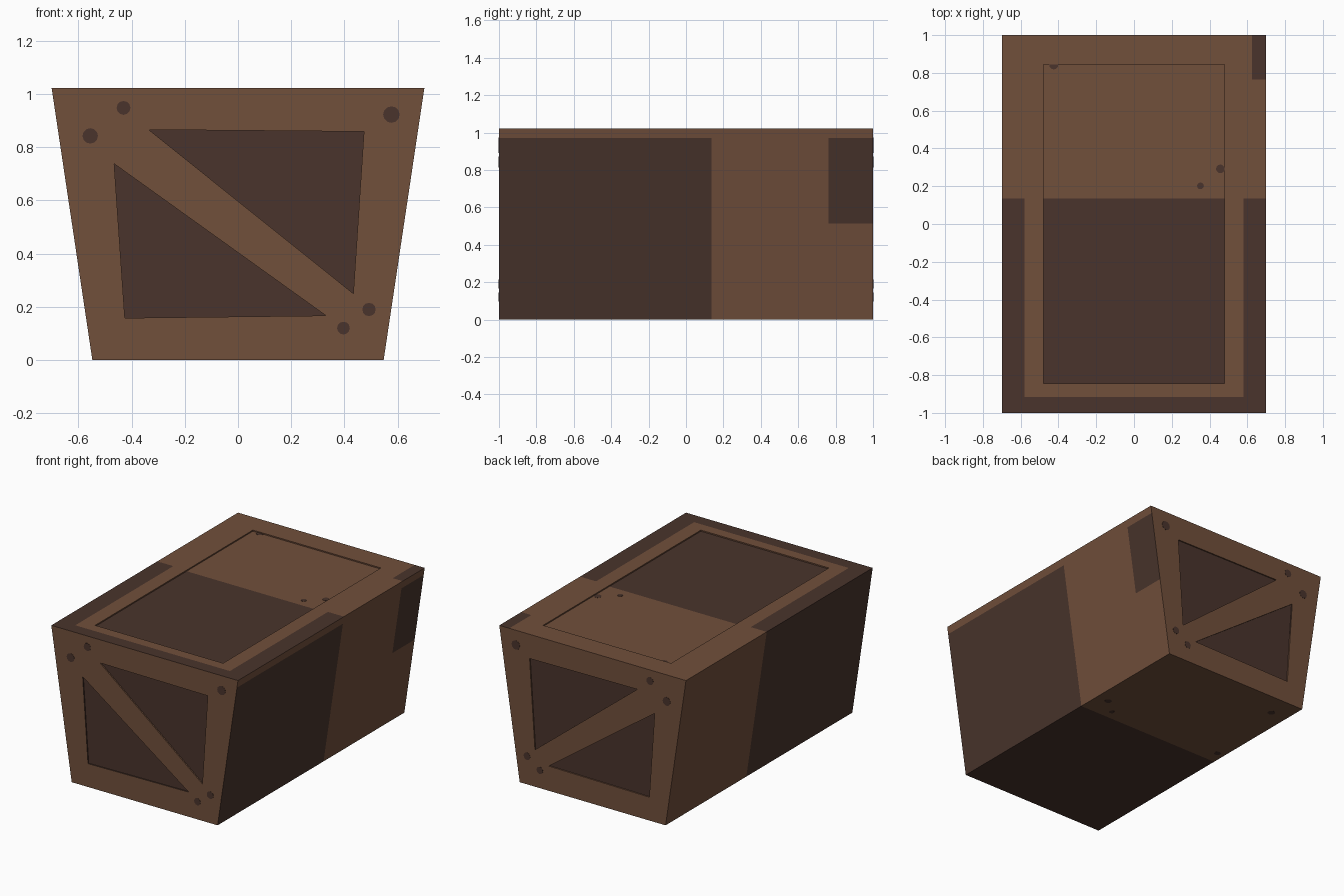
import bpy, bmesh, math
from mathutils import Vector

if "Cube" in bpy.data.objects:
    bpy.data.objects.remove(bpy.data.objects["Cube"])

H, TOP, BOT, L = 1.022, 0.70, 0.547, 1.0   # height, half widths, half length
DEPTH = 0.008                              # depth of the recessed panels


def material(name, rgb):
    m = bpy.data.materials.new(name)
    m.diffuse_color = (*rgb, 1)
    m.use_nodes = True
    m.node_tree.nodes["Principled BSDF"].inputs["Base Color"].default_value = m.diffuse_color
    return m


LIGHT = material("light wood", (0.165, 0.079, 0.044))
DARK = material("dark wood", (0.067, 0.034, 0.025))


def prism(name, points, direction, mats):
    """Extrude a flat polygon along a direction into a closed solid."""
    bm = bmesh.new()
    face = bm.faces.new([bm.verts.new(p) for p in points])
    ext = bmesh.ops.extrude_face_region(bm, geom=[face])
    moved = [v for v in ext["geom"] if isinstance(v, bmesh.types.BMVert)]
    bmesh.ops.translate(bm, vec=Vector(direction), verts=moved)
    bmesh.ops.recalc_face_normals(bm, faces=bm.faces[:])
    me = bpy.data.meshes.new(name)
    bm.to_mesh(me)
    bm.free()
    for m in mats:
        me.materials.append(m)
    ob = bpy.data.objects.new(name, me)
    bpy.context.collection.objects.link(ob)
    return ob


# Tapered crate body
body = prism("crate_body", [(-BOT, -L, 0), (BOT, -L, 0), (TOP, -L, H), (-TOP, -L, H)],
             (0, 2 * L, 0), [LIGHT, DARK])

# Shallow recesses: two triangles on each end, one rectangle in the lid
triangles = [[(-0.335, 0.865), (0.473, 0.858), (0.433, 0.25)],
             [(-0.465, 0.737), (-0.425, 0.158), (0.33, 0.167)]]
cutters = []
for s in (-1, 1):
    for tri in triangles:
        pts = [(x, s * (L - DEPTH), z) for x, z in tri]
        cutters.append(prism("end_cutter", pts, (0, s * 0.1, 0), [LIGHT, DARK]))
lid = [(-0.48, -0.845), (0.48, -0.845), (0.48, 0.845), (-0.48, 0.845)]
cutters.append(prism("lid_cutter", [(x, y, H - DEPTH) for x, y in lid], (0, 0, 0.1), [LIGHT, DARK]))

bpy.context.view_layer.objects.active = body
for c in cutters:
    mod = body.modifiers.new("recess", "BOOLEAN")
    mod.operation, mod.solver, mod.object = "DIFFERENCE", "EXACT", c
    bpy.ops.object.modifier_apply(modifier=mod.name)
    bpy.data.objects.remove(c)

# Cut the colour borders into the lid, sides and base
bm = bmesh.new()
bm.from_mesh(body.data)


def cut(test, axis, value):
    faces = [f for f in bm.faces if test(f.normal)]
    geom = faces + list({e for f in faces for e in f.edges}) + list({v for f in faces for v in f.verts})
    co, no = Vector(), Vector()
    co[axis], no[axis] = value, 1
    bmesh.ops.bisect_plane(bm, geom=geom, plane_co=co, plane_no=no, dist=1e-5)


def is_top(n):
    return n.z > 0.9


def is_right(n):
    return n.x > 0.9 and abs(n.z) > 0.05


for y in (-0.915, 0.135, 0.765):
    cut(is_top, 1, y)
for x in (-0.58, 0.58, 0.625):
    cut(is_top, 0, x)
for z in (0.515, 0.972):
    cut(is_right, 2, z)
for y in (0.135, 0.762):
    cut(is_right, 1, y)
cut(lambda n: n.z < -0.9 or n.x < -0.9 and abs(n.z) > 0.05, 1, 0.135)

# Dark front half, light rear half, dark corner patch at the rear right
bm.normal_update()
for f in bm.faces:
    c, n = f.calc_center_bounds(), f.normal
    dark = False
    if is_top(n):
        if c.z < H - DEPTH / 2:
            dark = c.y < 0.135
        else:
            dark = c.y < 0.135 and (abs(c.x) > 0.58 or c.y < -0.915)
            dark = dark or (c.x > 0.625 and c.y > 0.765)
    elif is_right(n):
        dark = c.z < 0.972 and (c.y < 0.135 or (c.y > 0.762 and c.z > 0.515))
    elif n.z < -0.9 and c.z < 0.01 or n.x < -0.9 and abs(n.z) > 0.05:
        dark = c.y < 0.135
    elif abs(n.y) > 0.9:
        dark = L - 1.5 * DEPTH < abs(c.y) < L - DEPTH / 2
    f.material_index = int(dark)
bm.to_mesh(body.data)
bm.free()


# Nail heads as very thin discs
def nail(name, centre, radius, u, v, out):
    c, u, v, out = map(Vector, (centre, u, v, out))
    ring = [c - out * 0.003 + radius * (u * math.cos(a) + v * math.sin(a))
            for a in (math.tau * i / 12 for i in range(12))]
    prism(name, ring, out * 0.0045, [DARK])


X, Y, Z = (1, 0, 0), (0, 1, 0), (0, 0, 1)
for s, end in ((-1, "front"), (1, "back")):
    for x, z, r in [(-0.43, 0.947, 0.026), (-0.555, 0.842, 0.029), (0.576, 0.922, 0.031),
                    (0.492, 0.19, 0.025), (0.396, 0.12, 0.024)]:
        nail(end + "_nail", (x, s * L, z), r, X, Z, (0, s, 0))
spots = [(-0.425, 0.842, 0.024), (0.457, 0.292, 0.023), (0.352, 0.202, 0.018)]
for x, y, r in spots:
    nail("lid_nail", (x, y, H - DEPTH), r, X, Y, Z)
for x, y, r in spots + [(-0.495, 0.23, 0.022)]:
    nail("base_nail", (x, y, 0.001), r, X, Y, (0, 0, -1))
